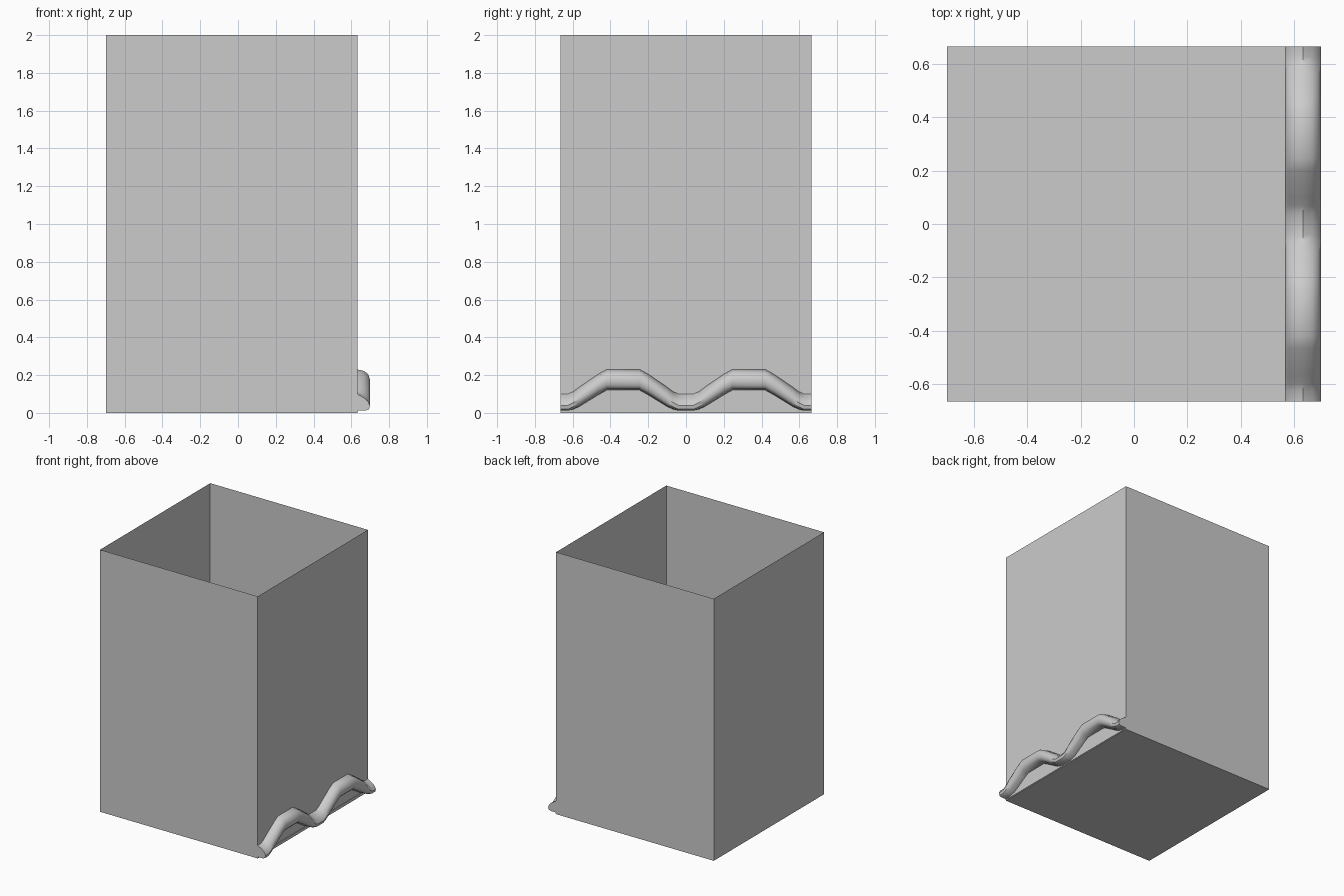
import bpy, bmesh, math

if "Cube" in bpy.data.objects:
    bpy.data.objects.remove(bpy.data.objects["Cube"])

WALL_X, HALF_Y, HEIGHT = 0.632, 0.665, 2.0


def finish(bm, name, smooth=False):
    bmesh.ops.recalc_face_normals(bm, faces=bm.faces)
    mesh = bpy.data.meshes.new(name)
    bm.to_mesh(mesh)
    bm.free()
    obj = bpy.data.objects.new(name, mesh)
    bpy.context.collection.objects.link(obj)
    if smooth:
        bpy.ops.object.select_all(action='DESELECT')
        obj.select_set(True)
        bpy.context.view_layer.objects.active = obj
        bpy.ops.object.shade_smooth_by_angle(angle=math.radians(40))
    return obj


def block(name, lo, hi, open_top=False):
    bm = bmesh.new()
    bmesh.ops.create_cube(bm, size=1)
    for v in bm.verts:
        v.co = [lo[i] + (v.co[i] + 0.5) * (hi[i] - lo[i]) for i in range(3)]
    if open_top:
        bm.normal_update()
        top = [f for f in bm.faces if f.normal.z > 0.9]
        bmesh.ops.delete(bm, geom=top, context='FACES_ONLY')
    return finish(bm, name)


# Half cross-sections of the rail (out from the wall, up): foot and crest
FOOT = [(0, .045), (.035, .025), (.057, .005), (.067, -.015),
        (.062, -.035), (.045, -.043), (0, -.043)]
CREST = [(0, .055), (.035, .047), (.057, .030), (.067, 0),
         (.062, -.03), (.045, -.048), (0, -.055)]
# Half of one arch: distance along the wall, height, blend from foot to crest
PATH = [(0, .055, 0), (.04, .055, 0), (.07, .066, .3), (.10, .085, .7),
        (.20, .150, 1), (.245, .175, 1)]


def arch(name, y0):
    span = HALF_Y
    stations = PATH + [(span - u, z, t) for u, z, t in reversed(PATH)]
    bm = bmesh.new()
    rings = []
    for u, z, t in stations:
        half = [(a[0], a[1] + (b[1] - a[1]) * t) for a, b in zip(FOOT, CREST)]
        loop = half + [(-x, h) for x, h in reversed(half[1:-1])]
        rings.append([bm.verts.new((WALL_X + x, y0 + u, z + h)) for x, h in loop])
    n = len(rings[0])
    for a, b in zip(rings, rings[1:]):
        for i in range(n):
            j = (i + 1) % n
            bm.faces.new((a[i], a[j], b[j], b[i]))
    bm.faces.new(rings[0])
    bm.faces.new(rings[-1])
    return finish(bm, name, smooth=True)


# Tall open-topped box
block("open_box", (-0.70, -HALF_Y, 0), (WALL_X, HALF_Y, HEIGHT), open_top=True)

# Two wavy rail arches along the foot of the right wall
arch("rail_arch_front", -HALF_Y)
arch("rail_arch_back", 0)

# Thin strip along the base under the arches
block("base_strip", (0.60, -HALF_Y, 0.005), (0.636, HALF_Y, 0.025))
